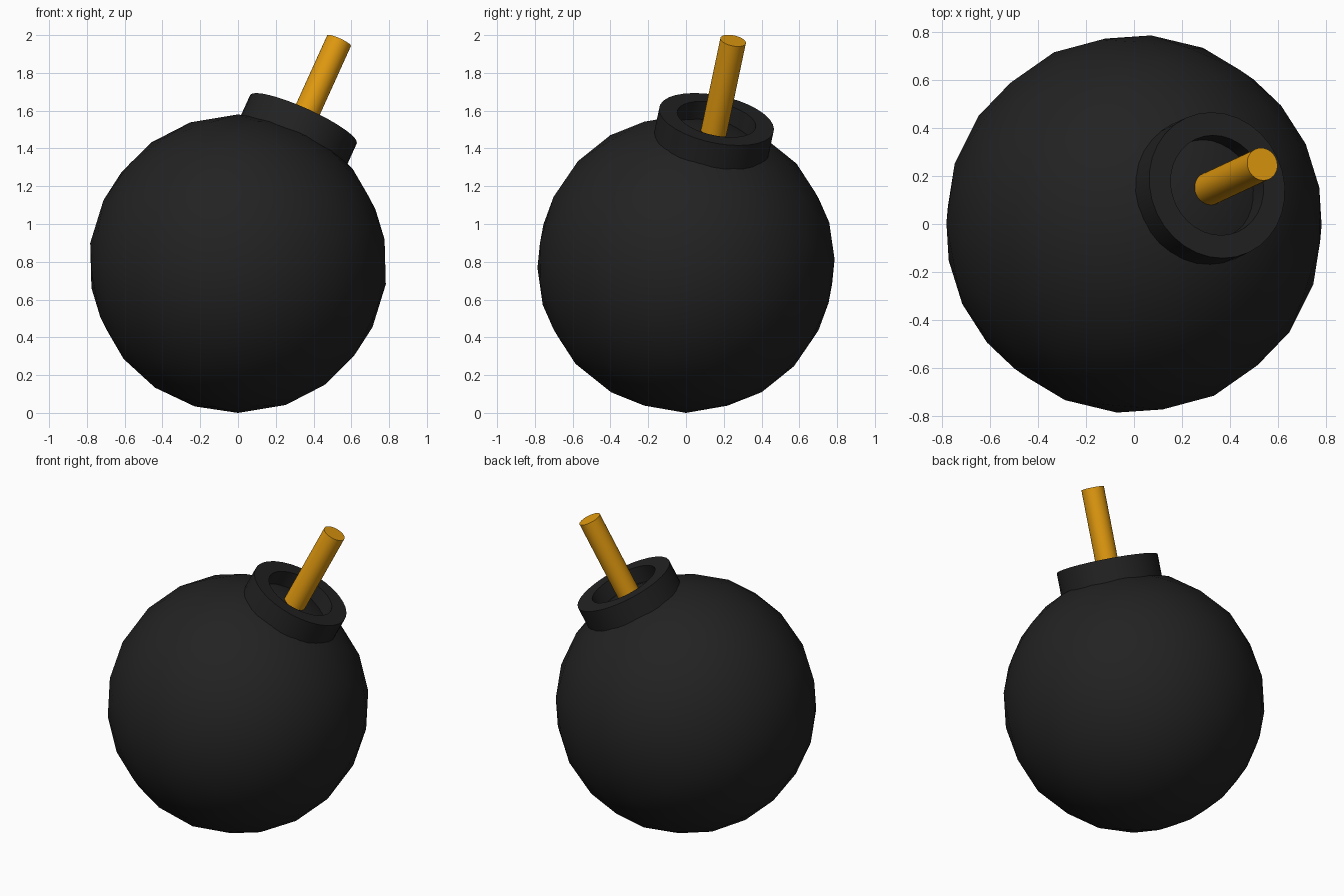
import bpy, bmesh
from math import cos, sin, pi, radians

if "Cube" in bpy.data.objects:
    bpy.data.objects.remove(bpy.data.objects["Cube"])

R = 0.79                                   # body radius
TILT, TURN = radians(26.57), radians(25)   # lean of the neck and fuse


def material(name, rgb):
    m = bpy.data.materials.new(name)
    m.diffuse_color = (*rgb, 1)
    m.use_nodes = True
    m.node_tree.nodes["Principled BSDF"].inputs["Base Color"].default_value = m.diffuse_color
    return m


black = material("black_iron", (0.016, 0.016, 0.016))
orange = material("orange_fuse", (0.75, 0.32, 0.005))


def finish(bm, name, mat, angle):
    """Place a part on the shared tilted axis through the body centre."""
    bmesh.ops.recalc_face_normals(bm, faces=bm.faces)
    me = bpy.data.meshes.new(name)
    bm.to_mesh(me)
    bm.free()
    me.materials.append(mat)
    ob = bpy.data.objects.new(name, me)
    bpy.context.collection.objects.link(ob)
    ob.location = (0, 0, R)
    ob.rotation_euler = (0, TILT, TURN)
    bpy.ops.object.select_all(action='DESELECT')
    ob.select_set(True)
    bpy.context.view_layer.objects.active = ob
    bpy.ops.object.shade_smooth_by_angle(angle=radians(angle))
    return ob


def lathe(profile, sides, closed):
    """Revolve (radius, height) points; closed loops make a ring, open ones get caps."""
    bm = bmesh.new()
    rings = [[bm.verts.new((r * cos(2 * pi * i / sides), r * sin(2 * pi * i / sides), h))
              for i in range(sides)] for r, h in profile]
    pairs = list(zip(rings, rings[1:]))
    if closed:
        pairs.append((rings[-1], rings[0]))
    else:
        bm.faces.new(rings[0])
        bm.faces.new(rings[-1])
    for a, b in pairs:
        for i in range(sides):
            j = (i + 1) % sides
            bm.faces.new((a[i], a[j], b[j], b[i]))
    return bm


# Round body
bm = bmesh.new()
bmesh.ops.create_icosphere(bm, subdivisions=3, radius=R)
finish(bm, "body", black, 60)

# Ring-shaped neck sunk into the body
finish(lathe([(0.31, 0.68), (0.31, 0.855), (0.212, 0.855), (0.212, 0.68)], 32, True),
       "neck", black, 30)

# Straight fuse
finish(lathe([(0.069, 0.72), (0.069, 1.32)], 32, False), "fuse", orange, 30)
